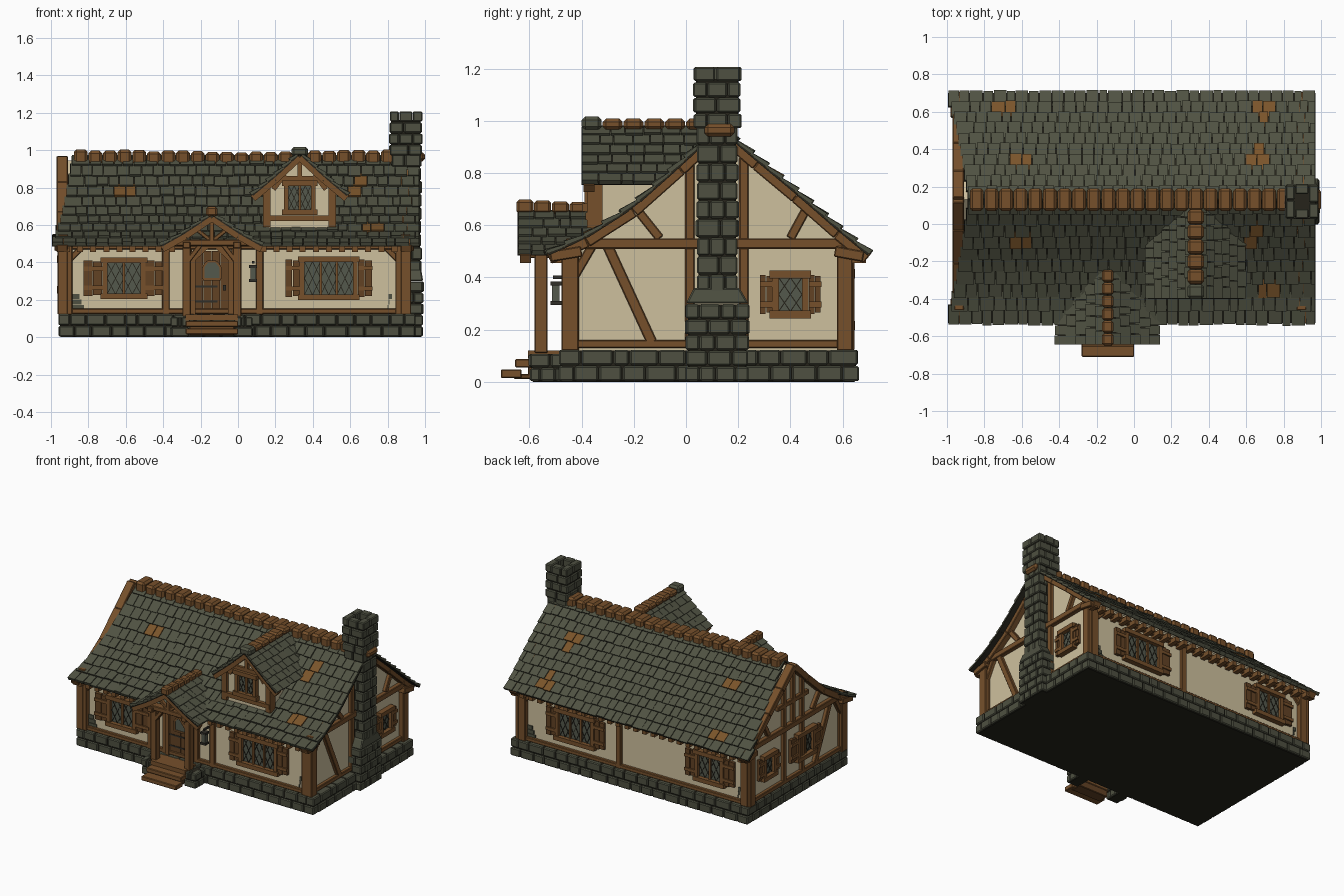
import bpy, bmesh, math, random
from mathutils import Vector, Matrix

if "Cube" in bpy.data.objects:
    bpy.data.objects.remove(bpy.data.objects["Cube"])
random.seed(4)

# ---- flat colours (sRGB 0-255 turned linear) ----
COLOURS = {"slate": (80, 82, 66), "stone": (78, 80, 65), "timber": (118, 80, 43),
           "shutter wood": (98, 66, 36), "plaster": (206, 192, 158), "glass": (84, 88, 76),
           "dark joint": (38, 36, 27), "rusty tile": (122, 84, 42), "iron": (48, 46, 40)}
MATS, IDX = [], {}
for key, rgb in COLOURS.items():
    m = bpy.data.materials.new(key)
    m.diffuse_color = [((c / 255 + .055) / 1.055) ** 2.4 for c in rgb] + [1]
    m.use_nodes = True
    m.node_tree.nodes["Principled BSDF"].inputs["Base Color"].default_value = m.diffuse_color
    IDX[key] = len(MATS)
    MATS.append(m)
parts = {}

# ---- helpers ----
def part(name):
    if name not in parts:
        parts[name] = bmesh.new()
    return parts[name]

def hexa(name, mat, pts):
    bm = part(name)
    v = [bm.verts.new(p) for p in pts]
    for f in ((3, 2, 1, 0), (4, 5, 6, 7), (0, 1, 5, 4), (1, 2, 6, 5), (2, 3, 7, 6), (3, 0, 4, 7)):
        bm.faces.new([v[i] for i in f]).material_index = IDX[mat]

def box(name, mat, lo, hi, M=Matrix()):
    hexa(name, mat, [M @ Vector((x, y, z)) for z in (lo[2], hi[2])
                     for x, y in ((lo[0], lo[1]), (hi[0], lo[1]), (hi[0], hi[1]), (lo[0], hi[1]))])

def beam(name, mat, M, p, q, w, c0, c1):
    p, q = Vector(p), Vector(q)
    d = (q - p).normalized() * w / 2
    n = Vector((-d.y, d.x))
    hexa(name, mat, [M @ Vector((*e, c)) for c in (c0, c1) for e in (p - n, q - n, q + n, p + n)])

def prism(name, mat, M, pts, c0, c1):
    bm = part(name)
    a, b = [[bm.verts.new(M @ Vector((*p, c))) for p in pts] for c in (c0, c1)]
    faces = [a[::-1], b] + [[a[i - 1], a[i], b[i], b[i - 1]] for i in range(len(pts))]
    for f in faces:
        bm.faces.new(f).material_index = IDX[mat]

def face(deg, dist):  # wall frame: a across, b up, c outward
    return (Matrix.Rotation(math.radians(deg), 4, 'Z') @ Matrix.Translation((0, -dist, 0))
            @ Matrix.Rotation(math.pi / 2, 4, 'X'))

def stones(name, x0, x1, y0, y1, z0, z1, ch, bw, t=.05, hollow=.004):
    box(name, "dark joint", (x0 + .008, y0 + .008, z0), (x1 - .008, y1 - .008, z1 - hollow))
    n, g = max(1, round((z1 - z0) / ch)), .0025
    h = (z1 - z0) / n
    for k in range(n):
        za, zb = z0 + k * h + g, z0 + (k + 1) * h - g
        for side in range(4):
            a, b = (x0, x1) if side < 2 else (y0, y1)
            if (side < 2) == bool(k % 2):
                a, b = a + t, b - t
            m = max(1, round((b - a) / bw))
            cuts = [a + (b - a) * (i + (random.uniform(-.2, .2) if 0 < i < m else 0)) / m for i in range(m + 1)]
            lo, hi = (y0, y1) if side < 2 else (x0, x1)
            o = random.uniform(-.003, .004)
            e, f = (lo - o, lo + t) if side % 2 == 0 else (hi - t, hi + o)
            for c, d in zip(cuts, cuts[1:]):
                if side < 2:
                    box(name, "stone", (c + g, e, za), (d - g, f, zb))
                else:
                    box(name, "stone", (e, c + g, za), (f, d - g, zb))

def along(prof):  # point at fraction v of a polyline
    pts = [Vector(p) for p in prof]
    seg = [(b - a).length for a, b in zip(pts, pts[1:])]
    def at(v):
        s = v * sum(seg)
        for i, L in enumerate(seg):
            if s <= L or i == len(seg) - 1:
                return pts[i].lerp(pts[i + 1], s / L)
            s -= L
    return at

SPOTS = [(-.62, -.06), (.64, -.05), (.71, -.35), (-.68, .6), (-.6, .32), (.7, .58), (.67, .34)]

def tiles(name, P, lo, hi, rows, tw):
    for r in range(rows):
        v0, v1 = r / rows, min(1, (r + 1.25) / rows)
        a, b = lo(v0), hi(v0)
        N = (P(a, v1) - P(a, v0)).cross(P(b, v0) - P(a, v0)).normalized()
        N *= 1 if N.z > 0 else -1
        q = [P(a, v0), P(b, v0), P(b, v1), P(a, v1)]
        hexa(name, "dark joint", q + [p + N * t for p, t in zip(q, (.010, .010, .003, .003))])
        n = max(2, round((b - a) / tw))
        cuts = [a] + [a + (b - a) * (i + .5 * (r % 2) + random.uniform(-.18, .18)) / n
                      for i in range(1, n)] + [b]
        for c, d in zip(cuts, cuts[1:]):
            vj, t = v0 - random.uniform(0, .1) / rows, random.uniform(.022, .029)
            q = [P(c + .002, vj), P(d - .002, vj), P(d - .002, v1), P(c + .002, v1)]
            mid = sum(q, Vector()) / 4
            rust = any((mid.xy - Vector(s)).length < .05 for s in SPOTS) and name == "main_roof"
            hexa(name, "rusty tile" if rust else "slate",
                 [p + N * .006 for p in q] + [p + N * k for p, k in zip(q, (t, t, .011, .011))])

def window(name, M, a, b, w, h, panes, sh):
    box(name, "glass", (a - w / 2, b - h / 2, 0), (a + w / 2, b + h / 2, .008), M)
    pw = w / panes
    for i in range(panes):
        l, r, m = a - w / 2 + i * pw, a - w / 2 + (i + 1) * pw, a - w / 2 + (i + .5) * pw
        for p, q in (((l, b - h / 2), (r, b + h / 2)), ((l, b + h / 2), (r, b - h / 2)), ((l, b), (m, b + h / 2)),
                     ((m, b + h / 2), (r, b)), ((r, b), (m, b - h / 2)), ((m, b - h / 2), (l, b))):
            beam(name, "dark joint", M, p, q, .004, .007, .011)
        if i:
            beam(name, "timber", M, (l, b - h / 2), (l, b + h / 2), .014, 0, .02)
    for s in (-1, 1):
        x, y = a + s * (w / 2 + .012), b + s * (h / 2 + .012)
        beam(name, "timber", M, (x, b - h / 2), (x, b + h / 2), .026, 0, .03)
        beam(name, "timber", M, (a - w / 2 - .035, y), (a + w / 2 + .035, y), .03, 0, .038)
        if sh:  # shutters of two planks with cross bars
            x0, x1 = sorted((a + s * (w / 2 + .026), a + s * (w / 2 + .026 + sh)))
            xm = (x0 + x1) / 2
            box(name, "shutter wood", (x0, b - h / 2 - .01, 0), (xm - .0015, b + h / 2 + .01, .022), M)
            box(name, "shutter wood", (xm + .0015, b - h / 2 - .005, 0), (x1, b + h / 2 + .005, .02), M)
            for k in (-.3, .3):
                beam(name, "timber", M, (x0, b + k * h), (x1 + .004, b + k * h), .022, .02, .03)

# ---- foundation and chimney ----
stones("foundation", -.96, .95, -.49, .66, 0, .125, .062, .095, .06)
stones("chimney", .80, .99, 0, .24, 0, .3, .06, .08)
hexa("chimney", "stone", [(x, y, z) for z, k in ((.3, 0), (.36, 1))
     for x, y in ((.8, .03 * k), (.99 - .01 * k, .03 * k), (.99 - .01 * k, .24 - .035 * k), (.8, .24 - .035 * k))])
stones("chimney", .82, .98, .04, .2, .34, .98, .07, .08)
stones("chimney", .81, .985, .03, .21, .97, 1.21, .06, .09, hollow=.05)

# ---- plaster walls ----
FP = [(-.525, .485), (-.38, .55), (-.2, .665), (-.02, .825), (.13, .965)]
BP = [(.695, .485), (.58, .58), (.42, .72), (.27, .845), (.13, .965)]
under = [(.61, .54)] + [(y, z - .02) for y, z in BP[2:] + FP[3:0:-1]] + [(-.44, .5)]
prism("walls", "plaster", face(90, 0), [(-.44, .1), (.61, .1)] + under, -.93, .89)

# ---- main roof ----
for prof in (FP, BP):
    at = along(prof)
    tiles("main_roof", lambda u, v, at=at: Vector((u, *at(v))),
          lambda v: -.995 + .115 * max(v, 0) ** .8, lambda v: .97, 10, .062)
n = 22
for i in range(n):
    x, d, j = -.88 + 1.72 * i / n, 1.72 / n, random.uniform(-.004, .004)
    j += .012 * abs(2 * i / n - 1)
    box("ridge_cap", "timber", (x + .002, .07, .92), (x + d - .002, .19, .99 + j))
box("ridge_cap", "timber", (.8, .07, .94), (1, .185, .988))

# ---- rafter tails under both eaves ----
for i in range(27):
    x = -.93 + i * .07
    if not -.36 < x < .08:
        box("rafter_tails", "timber", (x, -.52, .455), (x + .032, -.42, .488))
    box("rafter_tails", "timber", (x, .6, .455), (x + .032, .69, .488))

# ---- timber framing of the long walls ----
front, back = face(0, .44), face(180, .61)
for M, posts in ((front, (-.385, -.265, -.015, .115)), (back, (-.1,))):
    ends = (-.915, .87) if M is front else (-.87, .915)
    for x in ends:
        beam("wall_frame", "timber", M, (x, .12), (x, .51), .058, -.03, .035)
        s = 1 if x < 0 else -1
        beam("wall_frame", "timber", M, (x, .4), (x + s * .09, .49), .03, 0, .022)
        for k in range(3):  # bare stone showing at the plaster corner
            box("bare_stones", "stone", (x + s * .045 - .02, .145 + .03 * k, 0),
                (x + s * (.045 + .012 * (3 - k)) + .01, .172 + .03 * k, .007), M)
    for x in posts:
        beam("wall_frame", "timber", M, (x, .12), (x, .5), .04, 0, .025)
    beam("wall_frame", "timber", M, (ends[0], .138), (ends[1], .138), .028, 0, .025)
    beam("wall_frame", "timber", M, (ends[0], .49), (ends[1], .49), .04, 0, .028)

# ---- timber framing of the gable ends ----
right, left = face(90, .89), face(-90, .93)
for M, s in ((right, 1), (left, -1)):
    def gb(y0, z0, y1, z1, w=.034, c=.024):
        beam("gable_frame", "timber", M, (s * y0, z0), (s * y1, z1), w, -.02, c)
    gb(-.445, .12, -.445, .52, .065, .035)
    gb(.608, .12, .608, .52, .06, .035)
    gb(-.46, .53, .63, .53, .04, .03)
    gb(-.42, .145, .6, .145, .03)
    gb(-.3, .52, -.13, .15, .04)
    gb(-.18, .65, -.1, .55)
    gb(.46, .66, .4, .55)
    for y, top in ((.015, .84), (.222, .86)):
        gb(y, .13, y, top, .036)
    if s < 0:
        gb(.12, .53, .12, .93)
        gb(-.05, .7, .3, .7)
    gb(-.52, .48, -.40, .5, .04, .05)  # eave brackets
    gb(.68, .48, .57, .5, .04, .05)
    gb(-.43, .4, -.36, .52)
    for prof in (FP, BP):
        for p, q in zip(prof, prof[1:]):
            gb(p[0], p[1] - .012, q[0], q[1] - .012, .045, .04)

# ---- windows ----
window("front_left_window", front, -.61, .315, .18, .17, 2, .1)
window("front_right_window", front, .485, .315, .26, .18, 3, .075)
window("back_wide_window", back, -.45, .315, .26, .18, 3, .075)
window("back_small_window", back, .63, .315, .18, .17, 2, .08)
window("right_window", right, .4, .335, .09, .13, 1, .045)
window("left_back_window", left, -.4, .335, .09, .13, 1, .045)
window("left_front_window", left, .02, .335, .15, .15, 2, .07)

# ---- small gabled roofs: dormer and porch ----
def y_main(z):
    for (ya, za), (yb, zb) in zip(FP, FP[1:]):
        if z <= zb:
            return ya + (yb - ya) * max(0, (z - za)) / (zb - za)
    return .1

def gable_roof(name, cx, prof, y0, rows):
    at = along(prof)
    for s in (-1, 1):
        tiles(name, lambda u, v, s=s: Vector((cx + s * at(v).x, u, at(v).y)),
              lambda v: y0, lambda v: y_main(at(v).y) + .05, rows, .065)
        M = face(0, -y0 - .02)
        for p, q in zip(prof, prof[1:]):
            beam(name + "_rafters", "timber", M, (cx + s * p[0], p[1] - .014), (cx + s * q[0], q[1] - .014),
                 .036, -.03, .012)

DX, PX = .33, -.14
gable_roof("dormer_roof", DX, [(.25, .755), (.13, .855), (0, .975)], -.4, 6)
gable_roof("porch_roof", PX, [(.265, .485), (.14, .555), (0, .65)], -.645, 5)
for i in range(6):
    box("dormer_ridge", "timber" if i else "slate", (DX - .045, -.4 + i * .08, .965),
        (DX + .045, -.323 + i * .08, 1.01 + (i == 0) * .008))
    box("porch_ridge", "timber", (PX - .03, -.65 + i * .068, .645), (PX + .03, -.585 + i * .068, .698 - i * .003))

# ---- dormer front ----
DM = face(0, .36)
prism("dormer_wall", "plaster", DM, [(.15, .55), (.51, .55), (.51, .78), (.33, .95), (.15, .78)], -.38, 0)
for s in (-1, 1):
    x = DX + s * .175
    beam("dormer_frame", "timber", DM, (x, .59), (x, .8), .04, -.04, .02)
    beam("dormer_frame", "timber", DM, (DX + s * .14, .79), (DX + s * .08, .87), .025, 0, .018)
beam("dormer_frame", "timber", DM, (.14, .635), (.52, .635), .03, 0, .025)
beam("dormer_frame", "timber", DM, (.2, .85), (.46, .85), .025, 0, .018)
beam("dormer_frame", "timber", DM, (DX, .85), (DX, .96), .025, 0, .018)
window("dormer_window", DM, DX, .745, .12, .13, 2, 0)

# ---- porch: piers, posts, truss, steps ----
PM = face(0, .6)
for s in (-1, 1):
    x = PX + s * .135
    stones("porch_piers", *sorted((x - s * .015, x + s * .085)), -.6, -.46, 0, .11, .055, .07, .04)
    beam("porch_frame", "timber", PM, (x, .11), (x, .5), .045, -.07, -.02)
    beam("porch_frame", "timber", PM, (x - s * .01, .41), (PX + s * .06, .495), .026, -.06, -.02)
    box("porch_frame", "timber", (x - .02, -.62, .475), (x + .02, -.44, .51))
    beam("porch_frame", "timber", PM, (PX + s * .01, .52), (PX + s * .08, .575), .022, -.03, 0)
beam("porch_frame", "timber", PM, (PX - .2, .505), (PX + .2, .505), .034, -.05, .005)
beam("porch_frame", "timber", PM, (PX, .51), (PX, .64), .026, -.03, .005)
box("porch_floor", "timber", (PX - .14, -.605, .09), (PX + .14, -.45, .12))
for i in range(2):
    box("steps", "timber", (PX - .14, -.71 + i * .055, .015 + .04 * i), (PX + .14, -.63 + i * .055, .047 + .04 * i))
    box("steps", "shutter wood", (PX - .12, -.66 + i * .055, .01), (PX + .12, -.58, .03 + .04 * i))

# ---- door ----
for i in range(4):
    x = PX - .09 + i * .045
    box("door", "shutter wood", (x + .001, .125, 0), (x + .044, .46, .018), front)
for s in (-1, 1):
    beam("door_frame", "timber", front, (PX + s * .1, .12), (PX + s * .1, .43), .026, 0, .035)
    beam("door_frame", "timber", front, (PX + s * .1, .42), (PX + s * .03, .485), .03, 0, .035)
ring = [(PX + .046 * c, .36 + .05 * k) for c, k in ((-1, -1), (1, -1), (1, .3), (.5, .9), (-.5, .9), (-1, .3))]
prism("door", "glass", front, ring, .015, .022)
for p, q in zip(ring, ring[1:] + ring[:1]):
    beam("door", "timber", front, p, q, .012, .015, .027)
for z in (.19, .27):
    beam("door", "iron", front, (PX - .088, z), (PX + .03, z), .01, .017, .021)
box("door", "iron", (PX + .06, .25, .018), (PX + .075, .28, .032), front)

# ---- lantern beside the door ----
box("lantern", "iron", (.075, -.51, .395), (.087, -.45, .407))
box("lantern", "iron", (.06, -.52, .37), (.102, -.478, .385))
box("lantern", "glass", (.066, -.514, .31), (.096, -.484, .37))
box("lantern", "iron", (.06, -.52, .295), (.102, -.478, .31))

# ---- turn every part into an object ----
BEVEL = {"foundation": .006, "chimney": .006, "porch_piers": .006, "ridge_cap": .014, "dormer_ridge": .014,
         "porch_ridge": .01, "wall_frame": .004, "gable_frame": .004, "porch_frame": .004, "steps": .004}
for name, bm in parts.items():
    bmesh.ops.recalc_face_normals(bm, faces=bm.faces)
    me = bpy.data.meshes.new(name)
    for m in MATS:
        me.materials.append(m)
    bm.to_mesh(me)
    bm.free()
    ob = bpy.data.objects.new(name, me)
    bpy.context.collection.objects.link(ob)
    if name in BEVEL:
        mod = ob.modifiers.new("worn_edges", 'BEVEL')
        mod.width, mod.segments = BEVEL[name], 1
